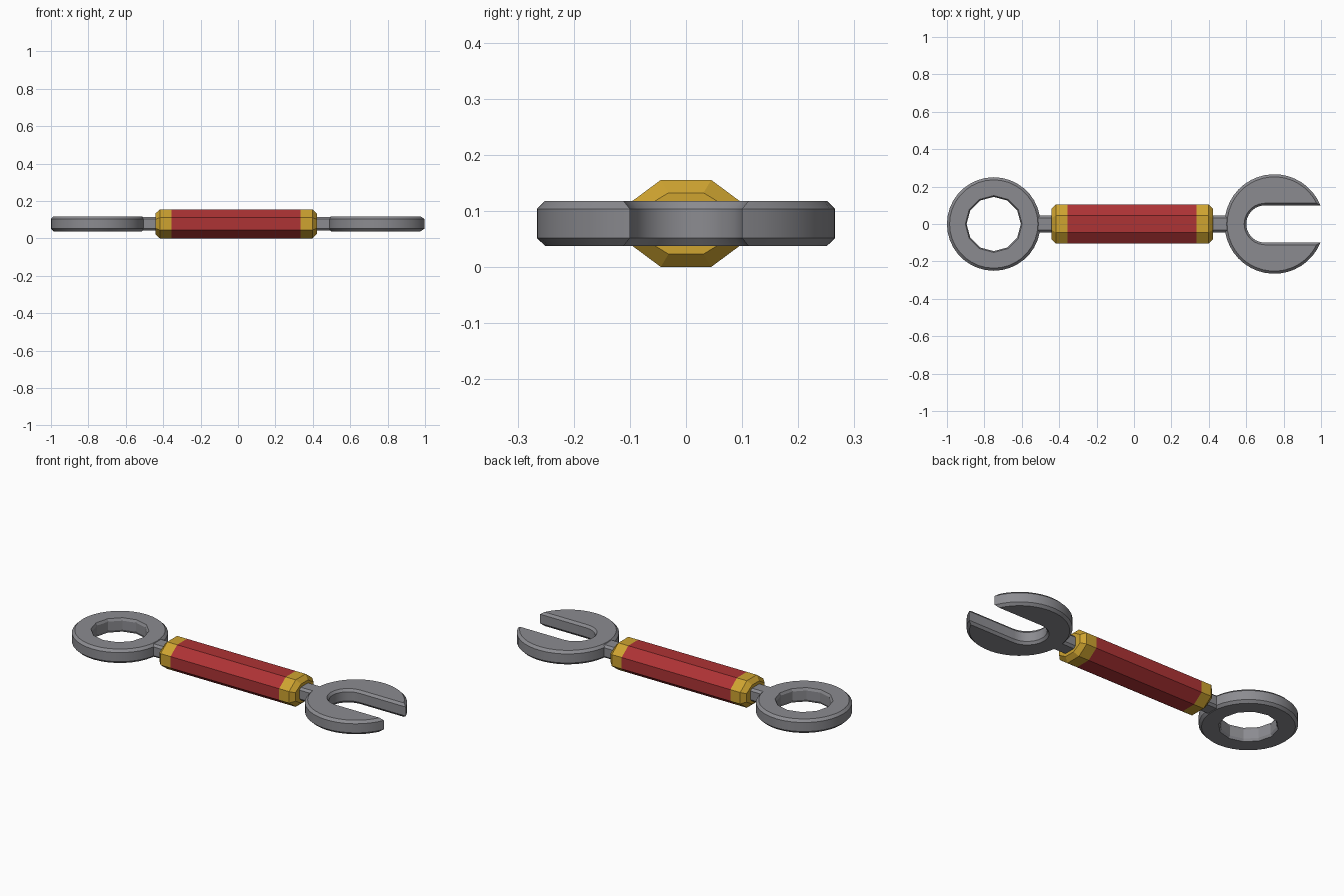
import bpy, bmesh
from math import pi, sin, cos, asin

cube = bpy.data.objects.get("Cube")
if cube:
    bpy.data.objects.remove(cube, do_unlink=True)


def material(name, rgb):
    m = bpy.data.materials.new(name)
    m.use_nodes = True
    m.diffuse_color = (*rgb, 1)
    m.node_tree.nodes["Principled BSDF"].inputs["Base Color"].default_value = (*rgb, 1)
    return m


steel = material("steel grey", (0.26, 0.26, 0.28))
gold = material("gold", (0.62, 0.37, 0.03))
red = material("red", (0.42, 0.033, 0.035))


def loft(name, loops, mat, ring=False, smooth=False):
    """Skin matching loops; cap both ends, or join last to first for a ring."""
    bm = bmesh.new()
    rows = [[bm.verts.new(p) for p in loop] for loop in loops]
    n = len(rows[0])
    pairs = list(zip(rows, rows[1:]))
    if ring:
        pairs.append((rows[-1], rows[0]))
    else:
        bm.faces.new(rows[0])
        bm.faces.new(rows[-1])
    for a, b in pairs:
        for i in range(n):
            j = (i + 1) % n
            bm.faces.new((a[i], a[j], b[j], b[i]))
    bmesh.ops.recalc_face_normals(bm, faces=bm.faces[:])
    mesh = bpy.data.meshes.new(name)
    bm.to_mesh(mesh)
    bm.free()
    mesh.materials.append(mat)
    obj = bpy.data.objects.new(name, mesh)
    bpy.context.collection.objects.link(obj)
    if smooth:
        bpy.ops.object.select_all(action='DESELECT')
        obj.select_set(True)
        bpy.context.view_layer.objects.active = obj
        bpy.ops.object.shade_smooth_by_angle(angle=pi / 8)
    return obj


MID = 0.078      # height of the long axis
HALF = 0.04      # half thickness of the heads
BEVEL = 0.014


def octagon(x, hy, hz, fy, fz):
    """Section across x: half sizes hy, hz with flats of half length fy, fz."""
    q = [(hy, fz), (fy, hz), (-fy, hz), (-hy, fz)]
    pts = q + [(-y, -z) for y, z in q]
    return [(x, y, MID + z) for y, z in pts]


# Grip and its two end caps
def grip_section(x, inset=0.0):
    return octagon(x, 0.105 - inset, 0.0775 - inset,
                   0.045 - inset * 0.6, 0.033 - inset * 0.4)


loft("grip", [grip_section(-0.355), grip_section(0.335)], red)
for name, inner, side in (("right_end_cap", -0.355, -1), ("left_end_cap", 0.335, 1)):
    loft(name, [grip_section(inner), grip_section(inner + side * 0.063),
                grip_section(inner + side * 0.087, 0.023)], gold)

# Shaft running through the grip into both heads
loft("shaft", [octagon(x, 0.045, 0.037, 0.033, 0.025) for x in (-0.53, 0.53)], steel)

# Closed ring head with a twelve-sided hole
SIDES, HOLE_SIDES = 36, 12


def circle(r, z, polygon=False):
    pts = []
    for i in range(SIDES):
        a = 2 * pi * i / SIDES
        k = r
        if polygon:
            step = 2 * pi / HOLE_SIDES
            k = r * cos(step / 2) / cos(a % step - step / 2)
        pts.append((-0.75 + k * cos(a), k * sin(a), z))
    return pts


# bevelled layers shared by both heads: height offset and inset
LAYERS = [(-HALF, BEVEL), (BEVEL - HALF, 0), (HALF - BEVEL, 0), (HALF, BEVEL)]
outside = [circle(0.25 - d, MID + z) for z, d in LAYERS]
inside = [circle(0.145 + d * 0.5, MID + z, True) for z, d in reversed(LAYERS)]
loft("ring_head", outside + inside, steel, ring=True, smooth=True)


# Open jaw head with a round-ended slot
def jaw(z, d):
    r, s = 0.266 - d, 0.1 + d * 0.8
    start = asin(s / r)
    arc = [start + (2 * pi - 2 * start) * i / SIDES for i in range(SIDES + 1)]
    pts = [(0.75 + r * cos(a), r * sin(a), MID + z) for a in arc]
    for i in range(13):
        a = 1.5 * pi - pi * i / 12
        pts.append((0.70 + s * cos(a), s * sin(a), MID + z))
    return pts


loft("jaw_head", [jaw(z, d) for z, d in LAYERS], steel, smooth=True)
